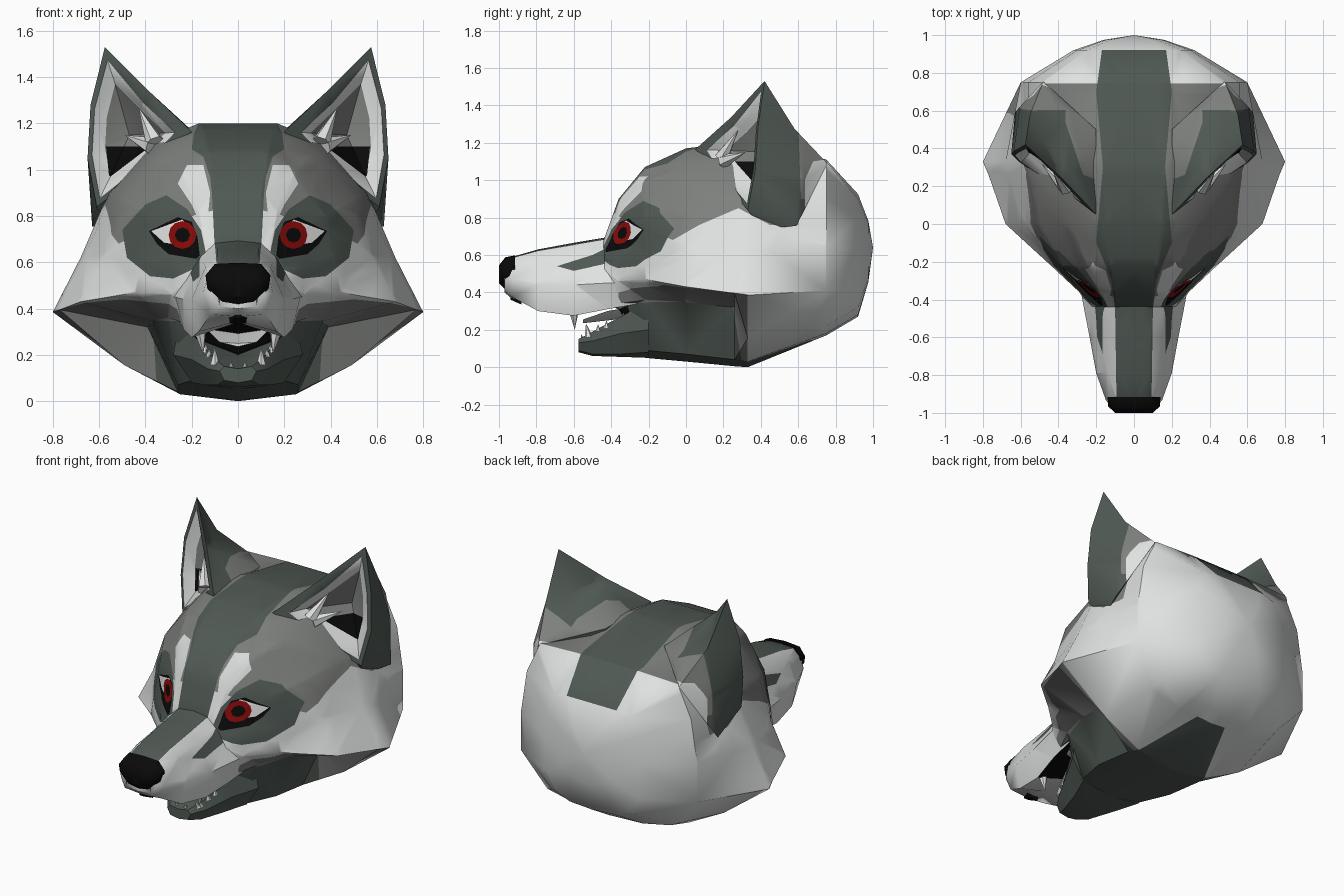
import bpy, bmesh, math
from mathutils import Vector

if "Cube" in bpy.data.objects:
    bpy.data.objects.remove(bpy.data.objects["Cube"])

# Materials, one per flat colour
COLOURS = [("light_fur", (.74, .75, .75)), ("mid_fur", (.21, .218, .208)),
           ("dark_fur", (.08, .1, .088)), ("black", (.003, .003, .003)),
           ("red_iris", (.26, .003, .003)), ("white", (.8, .8, .8))]
MATS = []
for mat_name, rgb in COLOURS:
    m = bpy.data.materials.new(mat_name)
    m.diffuse_color = (*rgb, 1)
    m.use_nodes = True
    m.node_tree.nodes["Principled BSDF"].inputs["Base Color"].default_value = m.diffuse_color
    MATS.append(m)
LIGHT, MID, DARK, BLACK, RED, WHITE = range(6)
FRONT, SIDE, TOP = (0, 2), (1, 2), (0, 1)


def loft(loops, mat, closed=False, start=None, end=None):
    """Skin a list of 3D loops; ends are closed by an apex point or a flat cap."""
    bm = bmesh.new()
    rows = [[bm.verts.new(p) for p in loop] for loop in loops]
    n = len(rows[0])
    for k, (a, b) in enumerate(zip(rows, rows[1:])):
        for i in range(n if closed else n - 1):
            j = (i + 1) % n
            f = bm.faces.new((a[i], a[j], b[j], b[i]))
            f.material_index = mat[k] if isinstance(mat, list) else mat
    for row, apex, m in ((rows[0], start, 0), (rows[-1], end, -1)):
        m = mat[m] if isinstance(mat, list) else mat
        if apex is None:
            bm.faces.new(row).material_index = m
        else:
            tip = bm.verts.new(apex)
            for i in range(n if closed else n - 1):
                bm.faces.new((row[i], row[(i + 1) % n], tip)).material_index = m
    bmesh.ops.triangulate(bm, faces=bm.faces[:], quad_method='SHORT_EDGE')
    bmesh.ops.recalc_face_normals(bm, faces=bm.faces[:])
    if bm.calc_volume(signed=True) < 0:
        bmesh.ops.reverse_faces(bm, faces=bm.faces[:])
    return bm


def inside(u, v, poly):
    hit = False
    for (x1, y1), (x2, y2) in zip(poly, poly[1:] + poly[:1]):
        if (y1 > v) != (y2 > v) and u < (x2 - x1) * (v - y1) / (y2 - y1) + x1:
            hit = not hit
    return hit


def paint(bm, axes, poly, mat, rule=lambda c: True):
    """Cut a projected polygon into the surface and colour the faces inside it."""
    a, b = axes
    lo = [min(p[i] for p in poly) for i in (0, 1)]
    hi = [max(p[i] for p in poly) for i in (0, 1)]

    def near(f):
        return all(max(v.co[ax] for v in f.verts) > lo[i] and
                   min(v.co[ax] for v in f.verts) < hi[i] for i, ax in enumerate(axes))
    for p, q in zip(poly, poly[1:] + poly[:1]):
        co, no = Vector(), Vector()
        co[a], co[b] = p
        no[a], no[b] = p[1] - q[1], q[0] - p[0]
        faces = [f for f in bm.faces if near(f) and rule(f.calc_center_median())]
        geom = set(faces)
        for f in faces:
            geom.update(f.edges)
            geom.update(f.verts)
        bmesh.ops.bisect_plane(bm, geom=list(geom), dist=1e-5, plane_co=co, plane_no=no.normalized())
    for f in bm.faces:
        c = f.calc_center_median()
        if rule(c) and inside(c[a], c[b], poly):
            f.material_index = mat


def finish(name, bm, angle=40):
    """Make the mirrored object."""
    me = bpy.data.meshes.new(name)
    bm.normal_update()
    bm.to_mesh(me)
    bm.free()
    for m in MATS:
        me.materials.append(m)
    ob = bpy.data.objects.new(name, me)
    bpy.context.collection.objects.link(ob)
    bpy.ops.object.select_all(action='DESELECT')
    ob.select_set(True)
    bpy.context.view_layer.objects.active = ob
    bpy.ops.object.shade_smooth_by_angle(angle=math.radians(angle))
    ob.modifiers.new("mirror", 'MIRROR').use_clip = True


def rings(sections):
    """Half sections (y, x, z, x, z, ...) to 3D loops."""
    return [[Vector((s[i], s[0], s[i + 1])) for i in range(1, len(s), 2)] for s in sections]


def disc(x, z, r, n):
    return [(x + r * math.cos(i * math.tau / n), z + r * math.sin(i * math.tau / n)) for i in range(n)]


def spikes(name, items, mat):
    """Cones given as base point, tip point, radius."""
    bm = bmesh.new()
    for base, tip, r in items:
        base, tip = Vector(base), Vector(tip)
        d = tip - base
        mtx = d.to_track_quat('Z', 'Y').to_matrix().to_4x4()
        mtx.translation = (base + tip) / 2
        bmesh.ops.create_cone(bm, cap_ends=True, segments=6, radius1=r, radius2=0, depth=d.length, matrix=mtx)
    for f in bm.faces:
        f.material_index = mat
    finish(name, bm)


# Head: half sections from crown to chin
head = rings([
    (-.44, .10, .68, .14, .65, .18, .59, .22, .52, .24, .44, .21, .36, .12, .34, 0, .34),
    (-.36, .10, .90, .17, .83, .22, .70, .28, .58, .29, .46, .24, .34, .15, .31, 0, .31),
    (-.22, .13, 1.07, .25, .99, .38, .80, .42, .60, .44, .47, .30, .36, .20, .09, 0, .05),
    (0, .16, 1.17, .34, 1.07, .50, .86, .58, .62, .68, .43, .365, .345, .26, .07, 0, .03),
    (.26, .17, 1.2, .36, 1.12, .55, .90, .66, .62, .77, .395, .39, .32, .26, .04, 0, .005),
    (.33, .17, 1.2, .36, 1.12, .56, .9, .68, .62, .80, .385, .49, .155, .25, .03, 0, 0),
    (.75, .19, 1.11, .47, 1.10, .56, .91, .60, .65, .60, .41, .42, .22, .23, .18, 0, .17),
    (.92, .17, .925, .25, .90, .30, .79, .32, .63, .32, .42, .25, .32, .15, .28, 0, .27)])
for ring in head:
    ring.insert(0, Vector((0, ring[0].y, ring[0].z)))
back = Vector((0, 1, .64))
head.append([p.lerp(back, .5) + Vector((0, .015, 0)) for p in head[-1]])
bm = loft(head, LIGHT, end=back)

STRIPE = [(-.05, -1.1), (.09, -1.1), (.10, -.45), (.12, -.3), (.15, -.22), (.2, -.1),
          (.165, .3), (.2, .7), (.17, .92), (-.05, .92)]
paint(bm, SIDE, [(-.5, .9), (-.35, .8), (-.07, .68), (.07, .76), (.28, .85), (.45, .76), (.6, .76),
                 (.64, 1.0), (.68, 1.08), (.745, 1.1), (.745, 1.3), (-.5, 1.3)], MID)
paint(bm, FRONT, [(.82, .385), (.66, .425), (.5, .44), (.3, .42), (.2, .36), (.2, -.1), (.9, -.1)],
      MID, lambda c: -.36 < c.y < .33)
# Dark throat
paint(bm, SIDE, [(-.36, -.05), (-.32, .345), (0, .35), (.25, .335), (.27, .2), (.31, -.05)],
      DARK, lambda c: c.x < .42)
paint(bm, TOP, [(-.05, .2), (.26, .2), (.25, .3), (.1, .67), (-.05, .67)], DARK, lambda c: c.z < .2)
paint(bm, TOP, STRIPE, DARK, lambda c: c.z > .65)
face = lambda c: c.y < 0
paint(bm, FRONT, [(.13, .6), (.16, .74), (.22, .83), (.31, .89), (.4, .85), (.5, .74), (.48, .62),
                  (.38, .54), (.28, .53)], DARK, face)
paint(bm, FRONT, [(.12, .9), (.15, 1.02), (.22, 1.02), (.26, .94), (.2, .85), (.16, .76), (.14, .7)],
      LIGHT, face)

# Eyes cut into the face
paint(bm, FRONT, [(.165, .63), (.175, .71), (.2, .775), (.26, .795), (.385, .735), (.35, .68),
                  (.3, .635), (.18, .615)], BLACK, face)
paint(bm, FRONT, [(.19, .72), (.24, .785), (.375, .735), (.32, .685), (.22, .67)], WHITE, face)
paint(bm, FRONT, disc(.24, .718, .06, 12), RED, face)
paint(bm, FRONT, disc(.24, .718, .033, 8), BLACK, face)

# Back of the mouth
bm.normal_update()
for f in bm.faces:
    c = f.calc_center_median()
    if c.y < -.2 and c.z < .34 and c.x < .23 and f.normal.y < -.3:
        f.material_index = BLACK
finish("head", bm, 50)

# Snout with dark bridge
bm = loft(rings([
    (-.97, 0, .555, .07, .55, .10, .52, .12, .46, .08, .41, 0, .40),
    (-.93, 0, .59, .09, .585, .13, .545, .15, .47, .12, .375, 0, .365),
    (-.79, 0, .63, .09, .625, .14, .58, .20, .44, .17, .30, 0, .345),
    (-.60, 0, .665, .09, .66, .15, .60, .235, .44, .20, .275, 0, .34),
    (-.42, 0, .695, .10, .685, .17, .62, .27, .45, .235, .31, 0, .34),
    (-.25, 0, .76, .10, .75, .20, .62, .30, .45, .25, .34, 0, .35)]), LIGHT)
paint(bm, TOP, STRIPE, DARK, lambda c: c.z > .5)
paint(bm, SIDE, [(-.69, .54), (-.5, .6), (-.4, .65), (-.34, .6), (-.4, .56), (-.6, .515)], DARK,
      lambda c: c.x > .1)
bm.normal_update()
for f in bm.faces:
    if f.normal.z < -.6 and f.calc_center_median().y > -.62:
        f.material_index = BLACK
finish("snout", bm)

# Nose
finish("nose", loft(rings([
    (-.915, 0, .598, .10, .593, .14, .545, .135, .49, .08, .44, 0, .43),
    (-.965, 0, .588, .10, .58, .137, .53, .13, .485, .07, .425, 0, .415),
    (-1, 0, .545, .07, .54, .10, .515, .09, .49, .04, .455, 0, .45)]), BLACK))
# Dark cleft below the nose
finish("lip_cleft", loft(rings([
    (-.937, 0, .40, .012, .40, .015, .36, 0, .36),
    (-.88, 0, .37, .04, .37, .035, .335, 0, .335)]), BLACK))

# Lower jaw with dark inside
bm = loft(rings([
    (-.575, 0, .14, .06, .15, .08, .13, .06, .09, 0, .08),
    (-.50, 0, .16, .11, .19, .13, .14, .09, .07, 0, .06),
    (-.35, 0, .20, .18, .27, .20, .18, .14, .07, 0, .055),
    (-.20, 0, .22, .25, .35, .28, .20, .20, .08, 0, .05)]), DARK)
for f in bm.faces:
    if f.normal.z > .5 and f.calc_center_median().y > -.4:
        f.material_index = BLACK
finish("lower_jaw", bm)

# Tongue
finish("tongue", loft(rings([
    (-.55, 0, .25, .08, .255, 0, .235),
    (-.42, 0, .28, .125, .30, 0, .25),
    (-.25, 0, .31, .13, .33, 0, .27)]), LIGHT))

# Teeth
teeth = [((.165, -.6, .32), (.15, -.595, .2), .032), ((.1, -.52, .16), (.1, -.535, .235), .022),
         ((.03, -.55, .14), (.03, -.56, .175), .014)]
for i in range(4):
    y = -.47 + i * .045
    teeth.append(((.125 + i * .014, y, .19 + i * .02), (.125 + i * .014, y, .23 + i * .02), .016))
spikes("teeth", teeth, WHITE)

# Ears: back loop, rim, and a hollow lining
ear_back = [(.55, .58, 1.275), (.36, .62, 1.17), (.2, .5, 1.17), (.3, .3, .95), (.55, .4, .74),
            (.63, .59, .755), (.605, .62, 1.02)]
rim = [Vector(p) for p in [(.575, .42, 1.53), (.38, .24, 1.335), (.2, .05, 1.165), (.36, .16, 1.03),
                           (.61, .33, .84), (.65, .37, 1.05), (.637, .385, 1.28)]]
middle, deep = Vector((.5, .3, 1.15)), Vector((.47, .44, 1.15))
inner = [p.lerp(middle, t) for p, t in zip(rim, (.15, .25, .24, .15, .12, .13, .13))]
lining = [p.lerp(deep, .42) for p in rim]
bm = loft([ear_back, rim, inner, lining], [DARK, DARK, LIGHT, MID], True, (.48, .755, 1.09), deep)
for f in bm.faces:
    if all(v.co.y > .5 for v in f.verts):
        f.material_index = DARK
hollow = lambda c: c.y < .45 and (c - deep).length < .2
paint(bm, FRONT, [(.2, 1.1), (.57, 1.1), (.55, .9), (.2, .9)], BLACK, hollow)
paint(bm, TOP, [(.1, .2), (.27, .26), (.35, .5), (.44, .66), (.46, .95), (.1, .95)], MID,
      lambda c: c.y > .2 and c.z > .9 and (c - deep).length > .16)
paint(bm, SIDE, [(.615, .9), (.6, 1.3), (.8, 1.3), (.8, .9)], MID)
paint(bm, SIDE, [(.635, .6), (.635, 1.0), (.68, 1.1), (.74, 1.11), (.95, 1.1), (.95, .6)], LIGHT)
finish("ears", bm)

# Ear tufts
spikes("ear_tufts", [((.36, .19, 1.12), (.43, .28, 1.27), .04),
                     ((.37, .2, 1.1), (.49, .32, 1.15), .04)], LIGHT)
